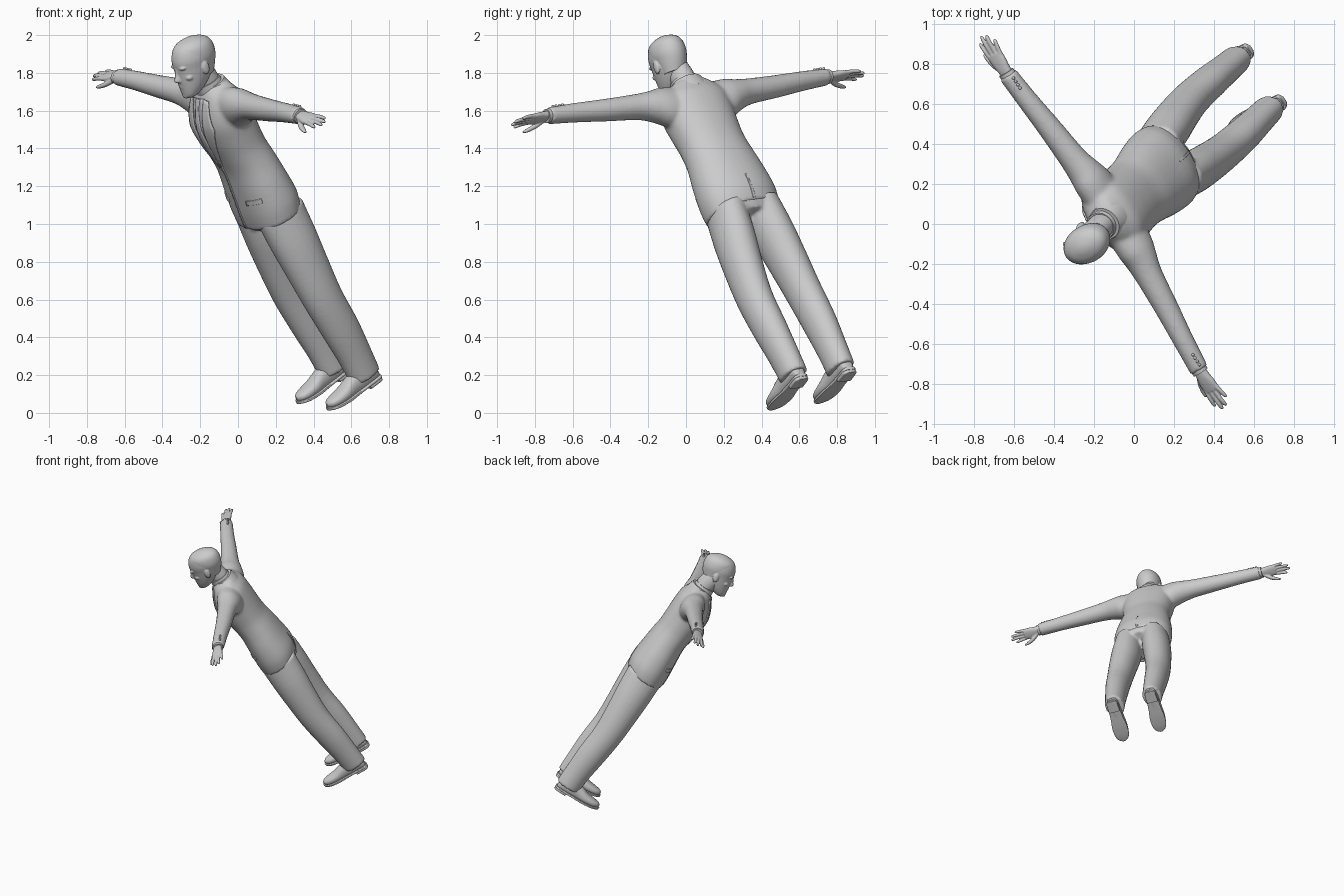
import bpy, bmesh, math
from mathutils import Vector as V

# Body frame: L = wearer's left, U = spine, F = chest direction
U = V((-0.40, -0.376, 0.835)).normalized()
L = V((0.545, -0.83, -0.125))
L = (L - U * L.dot(U)).normalized()
F = L.cross(U)
O = V((0.57, 0.68, 0.23))
BODY = (O, L, F, U)

# Head frame: held almost upright while the body leans
h0 = L.cross(V((0, 0, 1))).normalized()
HU = V((0, 0, 1)) + h0 * 0.36
HU = (HU - L * HU.dot(L)).normalized()
HEAD = (V((-0.232, -0.09, 1.845)), L, L.cross(HU), HU)

grey = bpy.data.materials.new("plain grey")
grey.diffuse_color = (0.6, 0.6, 0.6, 1)


def dense(st, k):
    """Catmull-Rom refinement of loft stations."""
    out = []
    for i in range(len(st) - 1):
        p = [st[max(i - 1, 0)], st[i], st[i + 1], st[min(i + 2, len(st) - 1)]]
        for j in range(k):
            t = j / k
            out.append(tuple(0.5 * (2 * b + (c - a) * t + (2 * a - 5 * b + 4 * c - d) * t * t
                                    + (3 * b - a - 3 * c + d) * t ** 3) for a, b, c, d in zip(*p)))
    return out + [tuple(st[-1])]


def loft(bm, axis, stations, frame=BODY, n=24, k=4, e=2.0):
    """Rings (position, offset1, offset2, radius1, radius2) along a frame axis."""
    o, ax = frame[0], frame[1:]
    d = ax[axis]
    p, q = [ax[i] for i in range(3) if i != axis]
    rings = []
    for t, u, v, r1, r2 in dense(stations, k):
        ring = []
        for i in range(n):
            w = 2 * math.pi * i / n
            x, y = math.cos(w), math.sin(w)
            x = math.copysign(abs(x) ** (2 / e), x) * max(r1, 0.001)
            y = math.copysign(abs(y) ** (2 / e), y) * max(r2, 0.001)
            ring.append(bm.verts.new(o + d * t + p * (u + x) + q * (v + y)))
        rings.append(ring)
    for A, B in zip(rings, rings[1:]):
        for i in range(n):
            j = (i + 1) % n
            bm.faces.new((A[i], A[j], B[j], B[i]))
    bm.faces.new(rings[0])
    bm.faces.new(rings[-1])


def finish(name, bm, voxel=0, smooth=0, angle=45):
    bmesh.ops.recalc_face_normals(bm, faces=bm.faces)
    me = bpy.data.meshes.new(name)
    bm.to_mesh(me)
    bm.free()
    me.materials.append(grey)
    ob = bpy.data.objects.new(name, me)
    bpy.context.collection.objects.link(ob)
    bpy.context.view_layer.objects.active = ob
    ob.select_set(True)
    bpy.ops.object.shade_smooth_by_angle(angle=math.radians(angle))
    ob.select_set(False)
    if voxel:
        m = ob.modifiers.new("blend", 'REMESH')
        m.mode, m.voxel_size, m.use_smooth_shade = 'VOXEL', voxel, True
        if smooth:
            s = ob.modifiers.new("soften", 'SMOOTH')
            s.factor, s.iterations = 0.5, smooth
    return ob


def part(name, axis, stations, **kw):
    bm = bmesh.new()
    loft(bm, axis, stations, **kw)
    return finish(name, bm)


# Jacket: torso blended with both sleeves
TORSO = [(0.99, 0, .012, .216, .152), (1.08, 0, .002, .224, .16), (1.2, 0, 0, .214, .15),
         (1.32, 0, 0, .195, .14), (1.42, 0, .01, .186, .139), (1.52, 0, .016, .192, .146),
         (1.62, 0, .016, .203, .147), (1.70, 0, .005, .2, .13), (1.76, 0, 0, .16, .1),
         (1.80, 0, -.005, .1, .08), (1.825, 0, 0, .06, .05)]
bm = bmesh.new()
loft(bm, 2, TORSO, n=40, e=2.2)
for s in (1, -1):
    loft(bm, 0, [(s * .1, 0, 1.67, .09, .12), (s * .2, -.005, 1.685, .09, .11),
                 (s * .27, -.005, 1.698, .082, .086), (s * .36, 0, 1.712, .07, .069),
                 (s * .55, .01, 1.725, .06, .06), (s * .72, .02, 1.74, .053, .052),
                 (s * .885, .03, 1.75, .05, .044)])
finish("jacket", bm, 0.011, 4)


def front(a, c, lift, back=False):
    """Point on the jacket surface at a given width and height."""
    st = dense(TORSO, 6)
    i = max(1, next((i for i, r in enumerate(st) if r[0] >= c), len(st) - 1))
    A, B = st[i - 1], st[i]
    f = (c - A[0]) / (B[0] - A[0])
    _, _, b, rx, ry = [x + (y - x) * f for x, y in zip(A, B)]
    g = ry * max(0, 1 - (abs(a) / rx) ** 2.2) ** (1 / 2.2) + lift
    return O + L * a + F * (b - g if back else b + g) + U * c


def strip(name, e1, e2, lift=0.002, thick=0.009, n=16, m=5, back=False):
    """Curved cloth panel between two edges drawn on the jacket."""
    def at(e, t):
        x = t * (len(e) - 1)
        i = min(int(x), len(e) - 2)
        return [p + (q - p) * (x - i) for p, q in zip(e[i], e[i + 1])]
    bm = bmesh.new()
    g = [[bm.verts.new(front(*[p + (q - p) * j / m for p, q in zip(at(e1, i / n), at(e2, i / n))], lift, back))
          for j in range(m + 1)] for i in range(n + 1)]
    for i in range(n):
        for j in range(m):
            bm.faces.new((g[i][j], g[i][j + 1], g[i + 1][j + 1], g[i + 1][j]))
    ob = finish(name, bm)
    md = ob.modifiers.new("thickness", 'SOLIDIFY')
    md.thickness, md.offset = thick, 0


strip("shirt_front", [(-.05, 1.775), (-.045, 1.65), (-.005, 1.4)], [(.05, 1.775), (.045, 1.65), (.005, 1.4)], 0)
strip("tie", [(-.018, 1.775), (-.014, 1.74), (-.026, 1.5), (-.004, 1.38)],
      [(.018, 1.775), (.014, 1.74), (.026, 1.5), (.004, 1.38)], .006)
strip("jacket_edge", [(-.006, 1.38), (-.012, 1.0)], [(.006, 1.38), (.0, 1.0)], .001)
strip("back_vent", [(-.003, 1.14), (-.008, 1.0)], [(.003, 1.14), (.008, 1.0)], -.001, back=True)
for s, side in ((1, "left"), (-1, "right")):
    strip(side + "_lapel", [(s * .05, 1.775), (s * .04, 1.63), (s * .004, 1.38)],
          [(s * .085, 1.765), (s * .115, 1.62), (s * .012, 1.37)], .004)
    strip(side + "_pocket_flap", [(s * .085, 1.17), (s * .085, 1.145)], [(s * .175, 1.17), (s * .175, 1.145)], 0)

# Trousers: seat and both legs
bm = bmesh.new()
loft(bm, 2, [(.95, 0, 0, .14, .12), (1.01, 0, 0, .195, .14), (1.07, 0, 0, .2, .14)], e=2.2)
for s in (1, -1):
    loft(bm, 2, [(-.03, s * .15, -.012, .072, .092), (.1, s * .153, -.01, .077, .096),
                 (.28, s * .157, 0, .086, .107), (.48, s * .155, .015, .093, .112),
                 (.68, s * .14, .012, .102, .124), (.85, s * .122, .006, .108, .136),
                 (1.02, s * .105, 0, .1, .143)])
finish("trousers", bm, 0.011, 3)

# Shoes and hands
for s, side, splay in ((1, "left", .04), (-1, "right", .07)):
    def foot(x):
        return s * .153 + splay * max(x, 0)
    part(side + "_shoe", 1, [(b, foot(b), c, r, h) for b, c, r, h in (
        (-.085, -.04, .018, .022), (-.07, -.035, .036, .042), (0, -.022, .045, .06), (.08, -.024, .048, .053),
        (.15, -.033, .056, .038), (.21, -.035, .052, .03), (.25, -.034, .036, .022), (.268, -.034, .012, .01))], e=2.3)
    part(side + "_sole", 1, [(b, foot(b), c, r, .009) for b, c, r in (
        (-.09, -.07, .02), (-.072, -.07, .04), (0, -.07, .045), (.08, -.069, .05), (.15, -.067, .059),
        (.22, -.061, .054), (.26, -.054, .036), (.277, -.05, .01))], e=5)
    part(side + "_shoe_heel", 1, [(b, foot(b), -.083, r, .012) for b, r in (
        (-.088, .018), (-.072, .039), (-.03, .043), (.005, .043))], e=5)
    part(side + "_shirt_cuff", 0, [(s * .87, .03, 1.75, .043, .037), (s * .9, .031, 1.75, .042, .036)], k=1)
    bm = bmesh.new()
    for i in range(4):
        ball = bmesh.ops.create_uvsphere(bm, u_segments=10, v_segments=6, radius=.008)["verts"]
        bmesh.ops.translate(bm, verts=ball, vec=O + L * s * (.80 + i * .02) - F * .008 + U * 1.782)
    finish(side + "_cuff_buttons", bm)
    # Palm, four fingers and thumb
    bm = bmesh.new()
    loft(bm, 0, [(s * .86, .03, 1.75, .03, .024), (s * .92, .032, 1.75, .036, .022),
                 (s * .97, .034, 1.747, .044, .019), (s * 1.01, .034, 1.744, .042, .015)], e=2.4)
    for b0, b1, tip in ((.065, .077, 1.09), (.045, .048, 1.12), (.024, .02, 1.112), (.004, -.007, 1.075)):
        loft(bm, 0, [(s * .98, b0, 1.747, .012, .012), (s * (tip - .05), b1 * .6 + b0 * .4, 1.744, .011, .011),
                     (s * (tip - .01), b1, 1.737, .009, .009), (s * tip, b1, 1.735, .003, .003)], n=12)
    loft(bm, 0, [(s * .90, .045, 1.745, .016, .016), (s * .95, .08, 1.728, .017, .014),
                 (s * 1.0, .1, 1.718, .013, .011), (s * 1.03, .108, 1.714, .004, .004)], n=12)
    finish(side + "_hand", bm, 0.0045, 2)


def blob(bm, a, b, c, ra, rb, rc):
    """Ellipsoid in the head frame."""
    r = [(math.sin(w), math.cos(w)) for w in [math.pi * (i / 8 - .5) for i in range(9)]]
    loft(bm, 2, [(c + rc * x, a, b, ra * y, rb * y) for x, y in r], HEAD, n=16, k=1)


# Head: skull, nose, brow, lips, ears
bm = bmesh.new()
loft(bm, 2, [(-.158, 0, .068, .022, .022), (-.145, 0, .06, .042, .046), (-.11, 0, .038, .062, .074),
             (-.06, 0, .016, .077, .1), (0, 0, 0, .087, .118), (.05, 0, -.006, .093, .125),
             (.1, 0, -.01, .084, .112), (.13, 0, -.012, .062, .084), (.146, 0, -.014, .03, .04),
             (.149, 0, -.014, .004, .004)], HEAD, n=32)
loft(bm, 2, [(-.062, 0, .113, .014, .012), (-.05, 0, .119, .019, .021), (-.02, 0, .115, .012, .014),
             (.015, 0, .112, .009, .01)], HEAD, n=12)
blob(bm, 0, .103, -.088, .028, .013, .006)
blob(bm, 0, .1, -.101, .024, .013, .007)
blob(bm, 0, .09, -.142, .024, .02, .017)
for s in (1, -1):
    blob(bm, s * .036, .102, .018, .03, .013, .009)
    blob(bm, s * .034, .095, -.006, .014, .011, .008)
    blob(bm, s * .05, .073, -.04, .022, .025, .018)
    blob(bm, s * .092, -.012, -.012, .009, .022, .036)
finish("head", bm, 0.005, 2)

# Hair cap covering the back and top of the skull
part("hair", 2, [(-.06, 0, -.03, .068, .068), (0, 0, -.022, .083, .102), (.05, 0, -.018, .0935, .116),
                 (.1, 0, -.014, .087, .112), (.13, 0, -.014, .064, .085), (.147, 0, -.015, .028, .038),
                 (.151, 0, -.015, .004, .004)], frame=HEAD, n=32)

# Neck and collars
part("neck", 2, [(1.7, 0, -.01, .07, .07), (1.8, 0, .0, .065, .07), (1.88, 0, .012, .063, .074),
                 (1.95, 0, .025, .055, .07)])
part("shirt_collar", 2, [(1.76, 0, .0, .088, .084), (1.8, 0, .004, .078, .08), (1.835, 0, .008, .072, .077)], e=2.1)
part("jacket_collar", 2, [(1.74, 0, -.012, .125, .098), (1.78, 0, -.015, .1, .086), (1.815, 0, -.012, .084, .078)])
